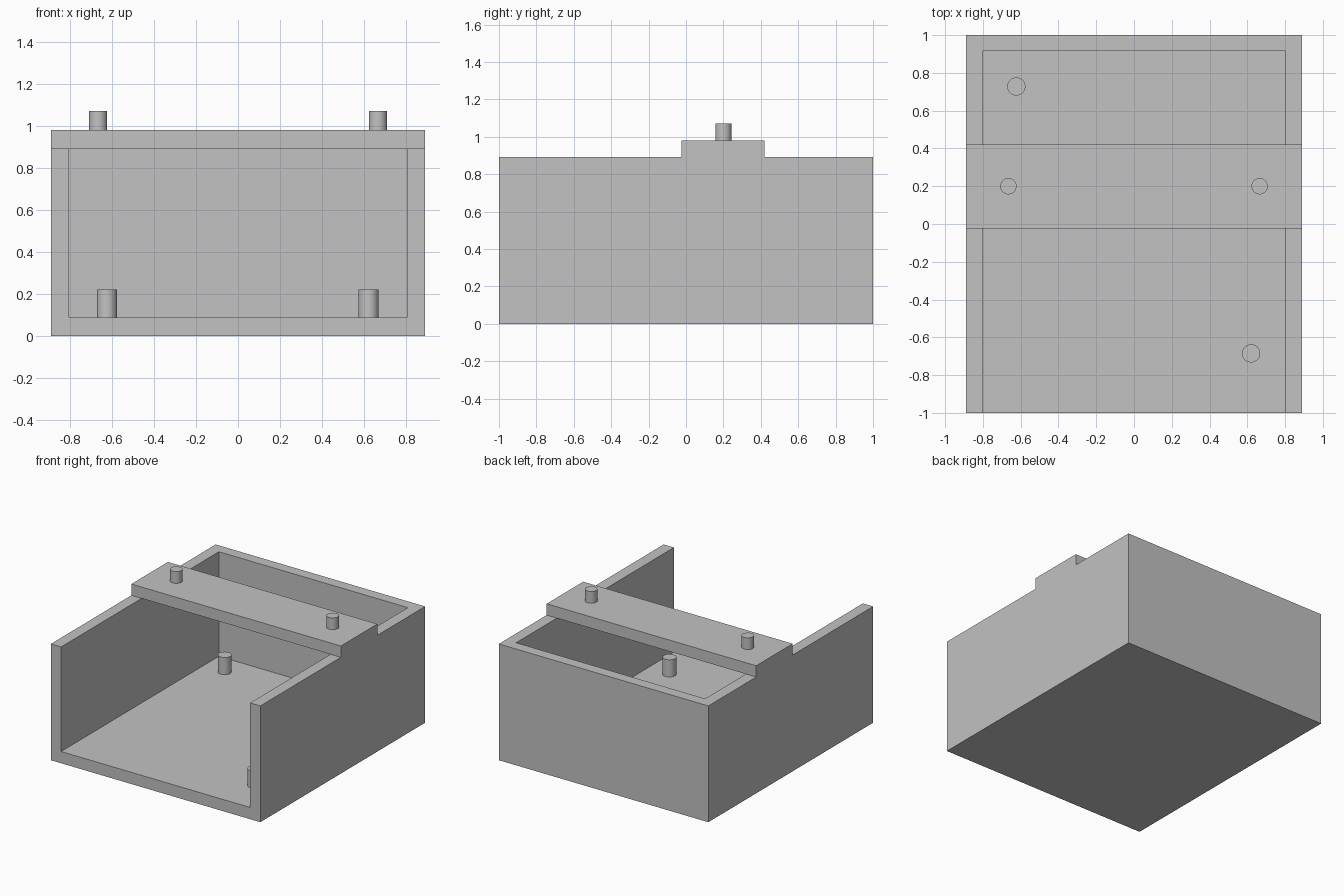
import bpy, bmesh

cube = bpy.data.objects.get("Cube")
if cube:
    bpy.data.objects.remove(cube, do_unlink=True)

grey = bpy.data.materials.new("plain_grey")
grey.use_nodes = True
COLOUR = (0.54, 0.54, 0.54, 1)
grey.diffuse_color = COLOUR
grey.node_tree.nodes["Principled BSDF"].inputs["Base Color"].default_value = COLOUR

HALF_W, INNER_W = 0.89, 0.803
FLOOR, RIM, BRIDGE_TOP = 0.09, 0.893, 0.98
BACK_IN, BRIDGE_FRONT, BRIDGE_BACK = 0.915, -0.023, 0.42


def side_extrusion(name, profile, half_width):
    """Extrude a closed (y, z) profile across x."""
    bm = bmesh.new()
    face = bm.faces.new([bm.verts.new((-half_width, y, z)) for y, z in profile])
    out = bmesh.ops.extrude_face_region(bm, geom=[face])
    verts = [g for g in out["geom"] if isinstance(g, bmesh.types.BMVert)]
    bmesh.ops.translate(bm, verts=verts, vec=(2 * half_width, 0, 0))
    bmesh.ops.recalc_face_normals(bm, faces=bm.faces)
    mesh = bpy.data.meshes.new(name)
    bm.to_mesh(mesh)
    bm.free()
    mesh.materials.append(grey)
    obj = bpy.data.objects.new(name, mesh)
    bpy.context.collection.objects.link(obj)
    return obj


def peg(name, x, y, bottom, top, radius):
    bpy.ops.mesh.primitive_cylinder_add(
        vertices=48, radius=radius, depth=top - bottom,
        location=(x, y, (top + bottom) / 2))
    obj = bpy.context.object
    obj.name = name
    obj.data.materials.append(grey)
    bpy.ops.object.shade_smooth_by_angle()


# Box with a raised bridge across it
box = side_extrusion("box_with_bridge", [
    (-1, 0), (1, 0), (1, RIM), (BRIDGE_BACK, RIM), (BRIDGE_BACK, BRIDGE_TOP),
    (BRIDGE_FRONT, BRIDGE_TOP), (BRIDGE_FRONT, RIM), (-1, RIM)], HALF_W)

# Cavity, open at the front and on top either side of the bridge
cavity = side_extrusion("cavity_cutter", [
    (-1.1, FLOOR), (BACK_IN, FLOOR), (BACK_IN, 1.2), (BRIDGE_BACK, 1.2),
    (BRIDGE_BACK, RIM), (BRIDGE_FRONT, RIM), (BRIDGE_FRONT, 1.2), (-1.1, 1.2)], INNER_W)
cavity.hide_render = True
cavity.hide_viewport = True
cut = box.modifiers.new("cavity", 'BOOLEAN')
cut.operation = 'DIFFERENCE'
cut.solver = 'EXACT'
cut.object = cavity

# Pegs on the bridge and on the floor
for side, x in (("left", 0.665), ("right", -0.665)):
    peg("bridge_peg_" + side, x, 0.2, BRIDGE_TOP, 1.07, 0.043)
peg("floor_peg_front", 0.62, -0.685, FLOOR, 0.222, 0.048)
peg("floor_peg_back", -0.623, 0.728, FLOOR, 0.222, 0.048)
